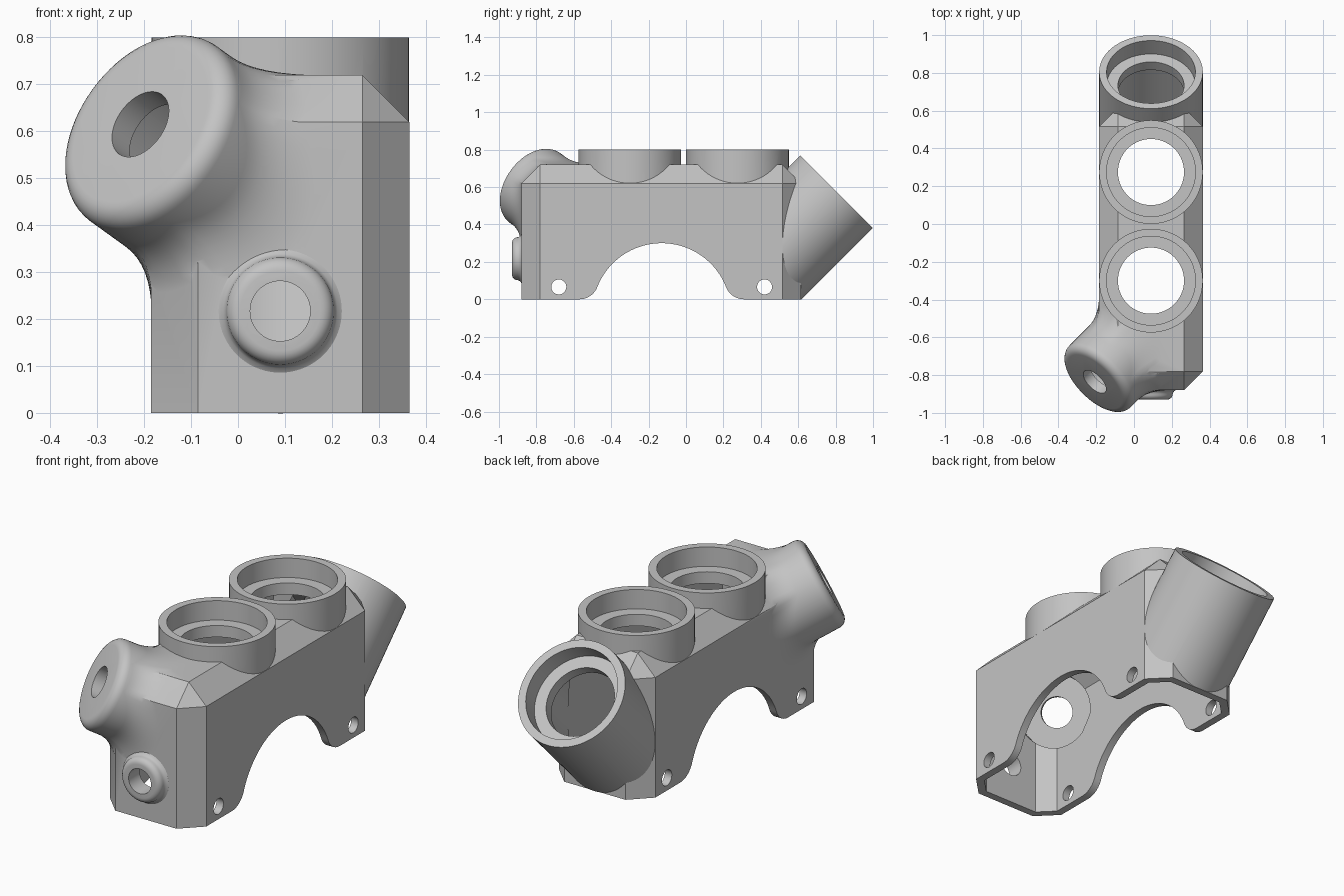
import bpy, bmesh, math
from mathutils import Vector, Matrix

if "Cube" in bpy.data.objects:
    bpy.data.objects.remove(bpy.data.objects["Cube"])

CX = 0.09            # body centre line
SEG = 72

grey = bpy.data.materials.new("light_grey")
grey.diffuse_color = (0.55, 0.55, 0.55, 1)
grey.use_nodes = True
grey.node_tree.nodes["Principled BSDF"].inputs["Base Color"].default_value = grey.diffuse_color


def make(name, bm):
    bmesh.ops.recalc_face_normals(bm, faces=bm.faces)
    me = bpy.data.meshes.new(name)
    bm.to_mesh(me)
    bm.free()
    ob = bpy.data.objects.new(name, me)
    bpy.context.collection.objects.link(ob)
    return ob


def chamfered_box(name, hw, y0, y1, z0, z1, c):
    """Box with chamfered uprights and top edges, built as a hull."""
    bm = bmesh.new()
    for sx in (-1, 1):
        for y, s in ((y0, 1), (y1, -1)):
            for z in (z0, z1 - c):
                bm.verts.new((CX + sx * hw, y + s * c, z))
                bm.verts.new((CX + sx * (hw - c), y, z))
            bm.verts.new((CX + sx * (hw - c), y + s * c, z1))
    bmesh.ops.convex_hull(bm, input=bm.verts[:])
    bmesh.ops.dissolve_limit(bm, angle_limit=0.01, verts=bm.verts[:], edges=bm.edges[:])
    return make(name, bm)


def loft(name, rings):
    """Closed solid from equal rings of points."""
    bm = bmesh.new()
    vs = [[bm.verts.new(p) for p in r] for r in rings]
    n = len(vs[0])
    for a, b in zip(vs, vs[1:]):
        for i in range(n):
            j = (i + 1) % n
            bm.faces.new((a[i], a[j], b[j], b[i]))
    bm.faces.new(vs[0])
    bm.faces.new(vs[-1])
    return make(name, bm)


def lathe(name, origin, axis, profile):
    """Solid of revolution; profile is (radius, depth along axis)."""
    axis = Vector(axis).normalized()
    u = axis.orthogonal().normalized()
    v = axis.cross(u)
    o = Vector(origin)
    return loft(name, [[o + axis * d + (u * math.cos(t) + v * math.sin(t)) * r
                        for t in (2 * math.pi * i / SEG for i in range(SEG))]
                       for r, d in profile])


def boolean(target, tool, op):
    m = target.modifiers.new(op, 'BOOLEAN')
    m.operation, m.object, m.solver = op, tool, 'EXACT'
    dg = bpy.context.evaluated_depsgraph_get()
    me = bpy.data.meshes.new_from_object(target.evaluated_get(dg))
    target.modifiers.clear()
    target.data = me
    bpy.data.objects.remove(tool)


def add(tool):
    boolean(body, tool, 'UNION')


def cut(tool):
    boolean(body, tool, 'DIFFERENCE')


# Main housing block
body = chamfered_box("housing", 0.275, -0.88, 0.615, 0, 0.72, 0.1)
planes = [(p.normal.copy(), p.center.copy()) for p in body.data.polygons]

# Sockets: two upright ones and one tilted back, each (centre of mouth, inward axis, length)
BOSSES = [((CX, y, 0.80), (0, 0, -1), 0.20) for y in (-0.30, 0.275)]
TUBE = ((CX, 0.805, 0.575), (0, -1, -1), 0.54)
sockets = BOSSES + [TUBE]
for o, a, length in sockets:
    add(lathe("socket", o, a, [(0.2745, 0), (0.2745, length)]))

# Angled corner nozzle with rounded mouth and a flared blend into the block
el = math.radians(27)
h = math.cos(el) * math.sqrt(0.5)
inward = Vector((h, h, -math.sin(el)))
mouth = Vector((-0.208, -0.835, 0.615))
side = Vector((1, -1, 0)).normalized()
up = side.cross(inward).normalized()
R, F, K = 0.23, 0.045, 0.085


def depth(p):
    return max((c - p).dot(n) / inward.dot(n) for n, c in planes if inward.dot(n) < -1e-4)


columns = []
for i in range(SEG):
    t = 2 * math.pi * i / SEG
    w = side * math.cos(t) + up * math.sin(t)
    d0 = depth(mouth + w * R)
    d1 = depth(mouth + w * (R + K))
    prof = [(R - F + F * math.sin(q), F - F * math.cos(q))
            for q in (math.pi / 2 * k / 6 for k in range(7))]
    for k in range(9):
        s = k / 8
        a, b, c = (1 - s) ** 2, 2 * s * (1 - s), s * s
        prof.append((R * (a + b) + (R + K) * c, (d0 - K) * a + d0 * b + (d1 + 0.002) * c))
    prof += [(R + K - 0.01, d1 + 0.02), (0.08, 0.42)]
    columns.append([mouth + w * r + inward * d for r, d in prof])
add(loft("nozzle", list(zip(*columns))))

# Small rounded boss on the front
front = (CX, -0.93, 0.217)
prof = [(0.085 + 0.03 * math.sin(q), 0.03 - 0.03 * math.cos(q))
        for q in (math.pi / 2 * k / 6 for k in range(7))]
prof += [(0.117, 0.037), (0.122, 0.044), (0.132, 0.0505), (0.132, 0.07)]
add(lathe("front_boss", front, (0, 1, 0), prof))

# Hollow interior, open underneath
cut(chamfered_box("cavity", 0.235, -0.84, 0.575, -0.1, 0.68, 0.0766))

# Seat ledges inside the sockets, then stepped bores
for o, a, length in sockets:
    add(lathe("ledge", o, a, [(0.25, 0.09), (0.25, 0.16)]))
for o, a, length in sockets:
    cut(lathe("recess", o, a, [(0.235, -0.05), (0.235, 0.10)]))
    cut(lathe("hole", o, a, [(0.175, 0.05), (0.175, 0.25)]))
cut(lathe("tube_bore", TUBE[0], TUBE[1], [(0.235, 0.16), (0.235, 0.55)]))

# Nozzle and front boss openings
cut(lathe("nozzle_bore", mouth, inward, [(0.185, 0.06), (0.185, 0.32)]))
cut(lathe("nozzle_hole", mouth, inward, [(0.078, -0.05), (0.078, 0.1)]))
cut(lathe("front_hole", front, (0, 1, 0), [(0.064, -0.05), (0.064, 0.15)]))

# Side arch with flared feet
r1, zc, half = 0.37, -0.07, 0.44
r2 = 0.103
ang = math.atan2(r2 - zc, half)
right = [(half, -0.1), (half, 0)]
for k in range(1, 11):
    q = -math.pi / 2 - (math.pi / 2 - ang) * k / 10
    right.append((half + r2 * math.cos(q), r2 + r2 * math.sin(q)))
for k in range(1, 25):
    q = ang + (math.pi / 2 - ang) * k / 24
    right.append((r1 * math.cos(q), zc + r1 * math.sin(q)))
outline = right + [(-y, z) for y, z in reversed(right[:-1])]
cut(loft("arch", [[(x, y - 0.13, z) for y, z in outline] for x in (-0.5, 0.6)]))

# Cross pin holes in the feet
for y in (-0.68, 0.42):
    cut(lathe("pin_hole", (-0.5, y, 0.066), (1, 0, 0), [(0.04, 0), (0.04, 1.1)]))

# Finish
body.data.materials.clear()
body.data.materials.append(grey)
for p in body.data.polygons:
    p.material_index = 0
bpy.context.view_layer.objects.active = body
body.select_set(True)
bpy.ops.object.shade_smooth_by_angle(angle=math.radians(28))
